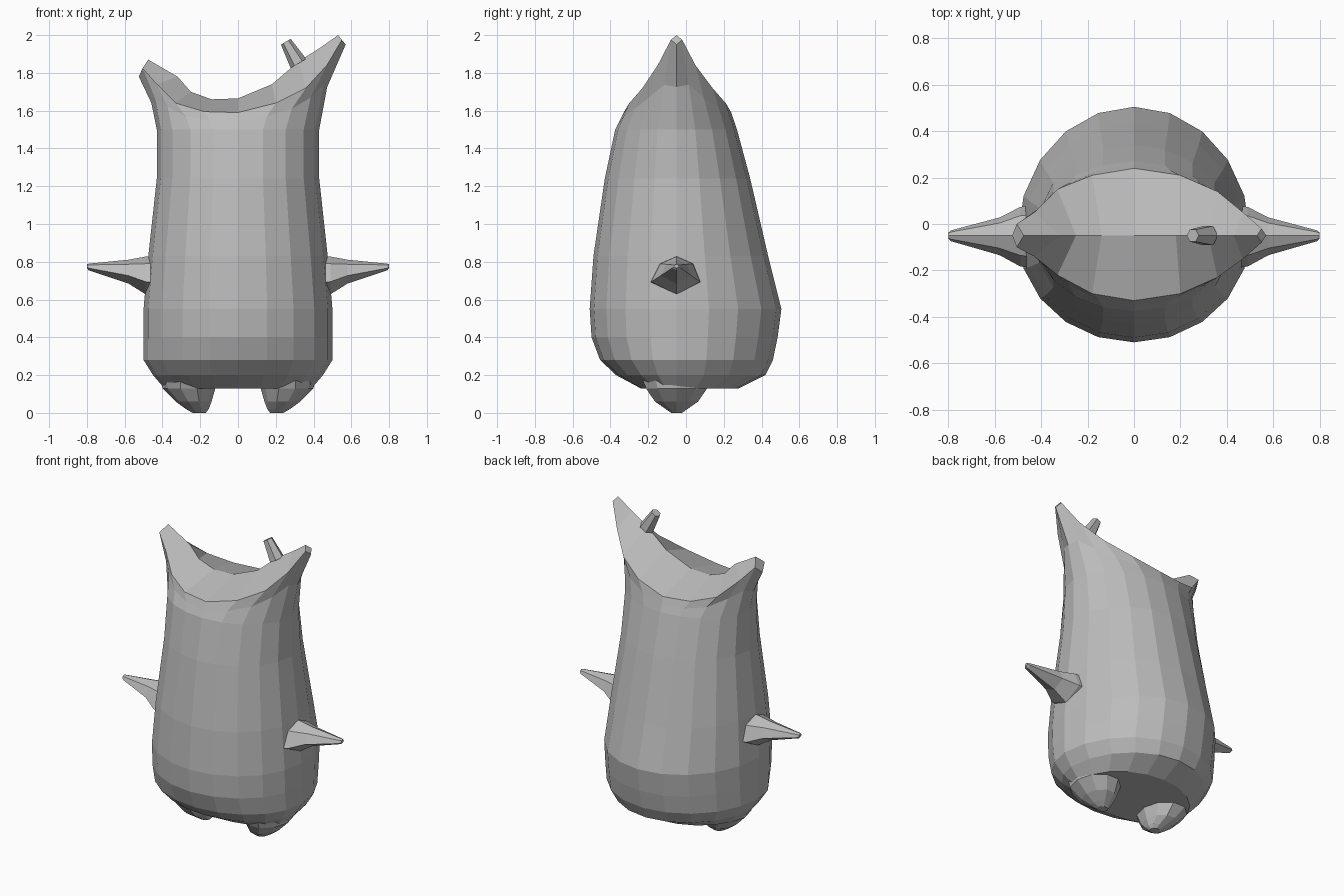
import bpy
import bmesh
from math import cos, sin, pi
from mathutils import Vector

cube = bpy.data.objects.get("Cube")
if cube:
    bpy.data.objects.remove(cube, do_unlink=True)

grey = bpy.data.materials.new("plain grey")
grey.use_nodes = True
grey.diffuse_color = (0.5, 0.5, 0.5, 1)
grey.node_tree.nodes["Principled BSDF"].inputs["Base Color"].default_value = grey.diffuse_color


def finish(name, bm):
    bmesh.ops.recalc_face_normals(bm, faces=bm.faces)
    mesh = bpy.data.meshes.new(name)
    bm.to_mesh(mesh)
    bm.free()
    mesh.materials.append(grey)
    obj = bpy.data.objects.new(name, mesh)
    bpy.context.collection.objects.link(obj)
    return obj


def skin(bm, rings):
    """Join neighbouring closed rings of points with quads."""
    loops = [[bm.verts.new(p) for p in ring] for ring in rings]
    for a, b in zip(loops, loops[1:]):
        n = len(a)
        for i in range(n):
            j = (i + 1) % n
            bm.faces.new((a[i], a[j], b[j], b[i]))
    return loops


def loft(name, rings):
    bm = bmesh.new()
    loops = skin(bm, rings)
    bm.faces.new(loops[0])
    bm.faces.new(loops[-1])
    return finish(name, bm)


# Body: half width, front and back depth at each height
HALF = 10
MID_Y = -0.05
levels = [(0.13, 0.39, -0.24, 0.28), (0.20, 0.45, -0.37, 0.42),
          (0.28, 0.50, -0.455, 0.46), (0.40, 0.50, -0.50, 0.485),
          (0.55, 0.50, -0.51, 0.505), (0.83, 0.475, -0.49, 0.435),
          (1.24, 0.43, -0.43, 0.34), (1.50, 0.43, -0.375, 0.27)]


def body_ring(z, w, front, back):
    ring = []
    for i in range(2 * HALF):
        a = pi * i / HALF
        depth = back - MID_Y if i < HALF else MID_Y - front
        ring.append(Vector((w * cos(a), MID_Y + depth * sin(a), z)))
    return ring


# Crown rim from the tall peak to the short one: x, front, back, height
rim = [(0.57, -0.05, -0.05, 1.95), (0.55, -0.08, -0.02, 1.975),
       (0.47, -0.15, 0.05, 1.84), (0.36, -0.23, 0.14, 1.72),
       (0.20, -0.30, 0.21, 1.64), (0.0, -0.33, 0.24, 1.59),
       (-0.18, -0.30, 0.21, 1.595), (-0.33, -0.22, 0.15, 1.64),
       (-0.43, -0.14, 0.05, 1.74), (-0.505, -0.10, 0.0, 1.825),
       (-0.525, -0.05, -0.05, 1.78)]
ridge = [(0.53, 2.0), (0.43, 1.93), (0.32, 1.86), (0.18, 1.74), (0.0, 1.665),
         (-0.14, 1.66), (-0.25, 1.70), (-0.32, 1.78), (-0.475, 1.87)]

rim_ring = [Vector((x, b, z)) for x, f, b, z in rim]
rim_ring += [Vector((x, f, z)) for x, f, b, z in rim[-2:0:-1]]
rings = [body_ring(*level) for level in levels]
neck = []
for low, high in zip(rings[-1], rim_ring):
    p = low.lerp(high, 0.5)
    p.x = low.x + (high.x - low.x) * 0.3
    neck.append(p)

bm = bmesh.new()
loops = skin(bm, rings + [neck, rim_ring])
bm.faces.new(loops[0])
top = loops[-1]
spine = [bm.verts.new((x, MID_Y, z)) for x, z in ridge]
for i in range(1, HALF - 1):
    bm.faces.new((top[i], top[i + 1], spine[i], spine[i - 1]))
    bm.faces.new((top[-i], top[-i - 1], spine[i], spine[i - 1]))
# Blunt ends of the two peaks
bm.faces.new((top[0], top[1], spine[0], top[-1]))
bm.faces.new((top[HALF], top[HALF - 1], spine[-1], top[HALF + 1]))
finish("body", bm)

# Arms: tapering spikes with a kite-shaped section
arm_base = [(-0.05, 0.83), (0.04, 0.79), (0.08, 0.69),
            (-0.05, 0.62), (-0.19, 0.69), (-0.14, 0.79)]
TIP = Vector((-0.05, 0.782))
for side, label in ((1, "left"), (-1, "right")):
    arm = []
    for x, size in ((0.44, 1.0), (0.49, 0.95), (0.58, 0.6), (0.79, 0.17), (0.80, 0.1)):
        points = [TIP + (Vector(p) - TIP) * size for p in arm_base]
        arm.append([(side * x, p.x, p.y) for p in points])
    loft(label + "_arm", arm)

    # Feet: stubby rounded cones
    foot = []
    for x, z, rx, ry in ((0.26, 0.20, 0.15, 0.20), (0.26, 0.13, 0.14, 0.17),
                         (0.235, 0.06, 0.095, 0.12), (0.215, 0.02, 0.06, 0.06),
                         (0.205, 0.0, 0.035, 0.03)):
        foot.append([(side * (x + rx * cos(pi * k / 5)), MID_Y + ry * sin(pi * k / 5), z)
                     for k in range(10)])
    loft(label + "_foot", foot)

# Small knob on the slope of the tall peak
start, end = Vector((0.32, MID_Y, 1.85)), Vector((0.253, MID_Y, 1.965))
axis = (end - start).normalized()
across = axis.cross(Vector((0, 1, 0)))
knob = []
for centre, r in ((start, 0.048), (end, 0.03)):
    knob.append([centre + across * r * cos(pi * k / 3) + Vector((0, r * sin(pi * k / 3), 0))
                 for k in range(6)])
loft("top_knob", knob)
